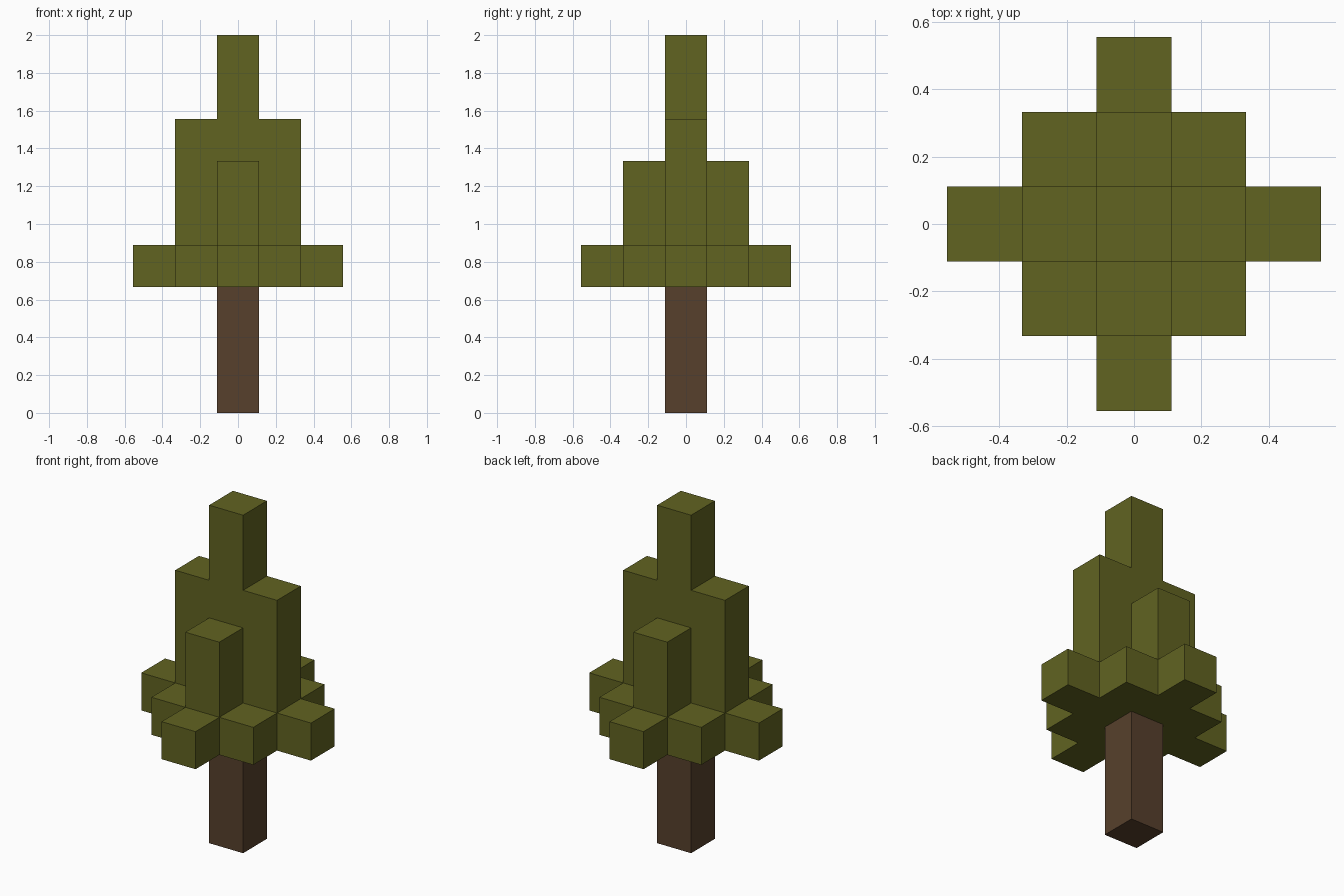
import bpy, bmesh, math
from mathutils import Vector

cube = bpy.data.objects.get("Cube")
if cube:
    bpy.data.objects.remove(cube, do_unlink=True)

U = 2 / 9  # edge length of one block


def make_material(name, color):
    mat = bpy.data.materials.new(name)
    mat.use_nodes = True
    mat.diffuse_color = color
    mat.node_tree.nodes["Principled BSDF"].inputs["Base Color"].default_value = color
    return mat


def block_object(name, columns, base, mat):
    """Outer shell of block columns {(x, y): height} standing on level base."""
    cells = {(x, y, base + k) for (x, y), h in columns.items() for k in range(h)}
    bm = bmesh.new()
    for cell in cells:
        centre = Vector((cell[0], cell[1], cell[2] + 0.5))
        for axis in range(3):
            for sign in (-1, 1):
                n = Vector((0, 0, 0))
                n[axis] = sign
                if tuple(int(c + d) for c, d in zip(cell, n)) in cells:
                    continue  # inner face between two blocks
                u = Vector((0, 0, 0))
                u[(axis + 1) % 3] = 0.5
                v = n.cross(u)
                corners = (-u - v, u - v, u + v, -u + v)
                bm.faces.new([bm.verts.new((centre + n / 2 + c) * U) for c in corners])
    # Weld the shell and merge coplanar squares into large flat faces
    bmesh.ops.remove_doubles(bm, verts=bm.verts, dist=0.001)
    bmesh.ops.dissolve_limit(bm, angle_limit=math.radians(1),
                             verts=bm.verts, edges=bm.edges)
    mesh = bpy.data.meshes.new(name)
    bm.to_mesh(mesh)
    bm.free()
    mesh.materials.append(mat)
    obj = bpy.data.objects.new(name, mesh)
    bpy.context.collection.objects.link(obj)
    return obj


bark = make_material("brown bark", (0.095, 0.051, 0.025, 1))
leaves = make_material("olive leaves", (0.120, 0.125, 0.0152, 1))

# Trunk: a single column three blocks high
block_object("trunk", {(0, 0): 3}, 0, bark)

# Foliage: low diamond skirt with taller columns towards the centre
columns = {(x, y): 1 for x in range(-2, 3) for y in range(-2, 3)
           if abs(x) + abs(y) <= 2}
for s in (-1, 1):
    columns[(s, 0)] = 4
    columns[(0, s)] = 3
columns[(0, 0)] = 6
block_object("foliage", columns, 3, leaves)
